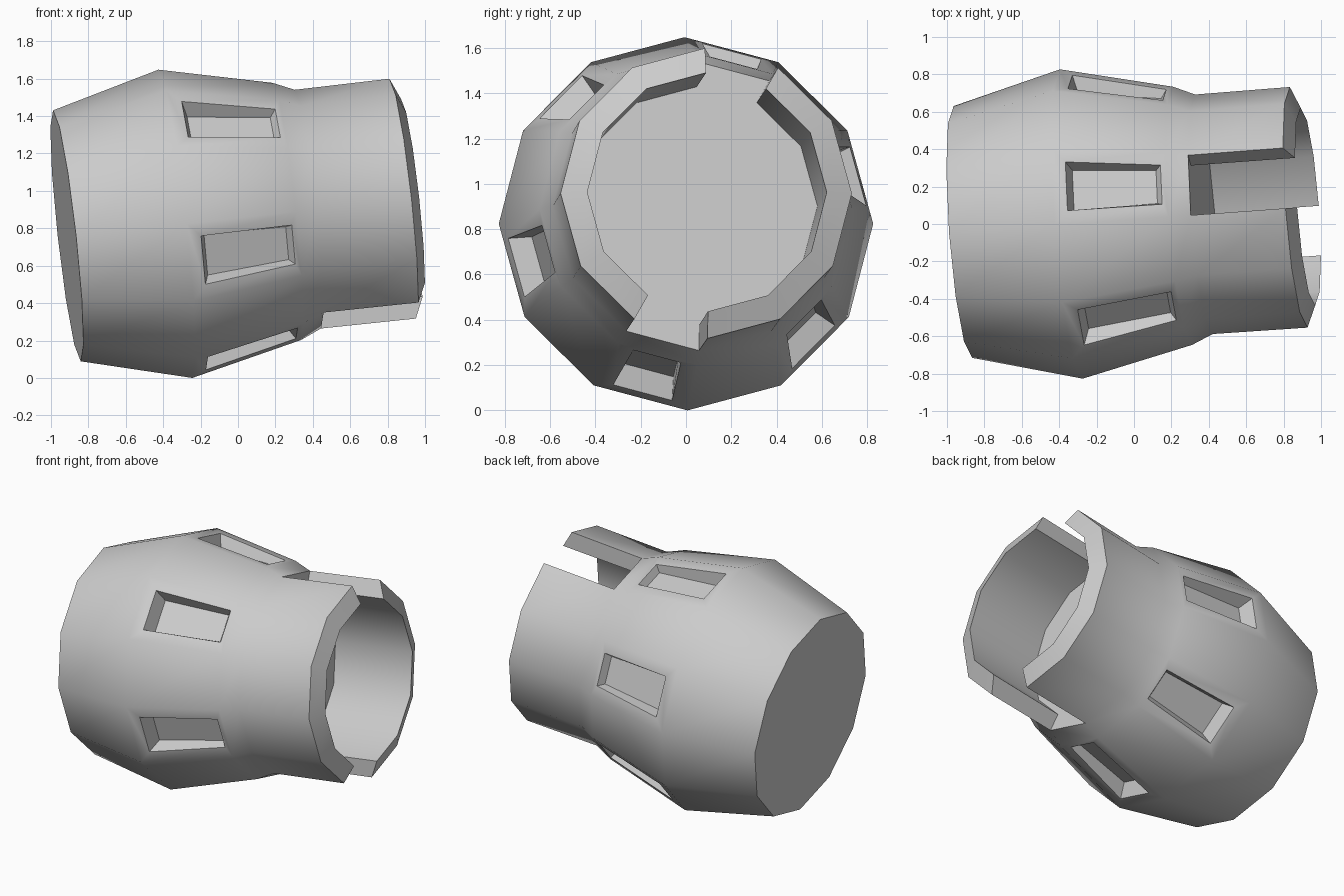
import bpy, bmesh, math
from mathutils import Matrix, Vector

if "Cube" in bpy.data.objects:
    bpy.data.objects.remove(bpy.data.objects["Cube"])

N = 12
SLOTS = (0, 6)                      # sides removed from the tube wall
CAP, BELT, NECK, TUBE, RIM = (-.585, .675), (0, .829), (.6, .692), (.715, .642), (1.226, .645)
LIP, FLOOR = (1.276, .53), (.715, .53)

bm = bmesh.new()


def ring(station):
    s, r = station
    return [bm.verts.new((s, r * math.sin(math.tau * i / N), r * math.cos(math.tau * i / N)))
            for i in range(N)]


def side(a, b, i):
    j = (i + 1) % N
    return a[i], b[i], b[j], a[j]


def band(a, b, skip=()):
    for i in range(N):
        if i not in skip:
            bm.faces.new(side(a, b, i))


def pocket(quad, angle):
    """Frame a side panel around a recessed, tapered window."""
    a, b, c, d = [v.co for v in quad]
    out = Vector((0, math.sin(angle), math.cos(angle)))

    def at(u, v):
        return a.lerp(b, v).lerp(d.lerp(c, v), u)

    mouth = [bm.verts.new(at(u, v)) for u, v in ((.18, .12), (.2, .95), (.8, .95), (.82, .12))]
    base = [bm.verts.new(at(u, v) - out * h) for u, v, h in
            ((.23, .16, .095), (.25, .9, .05), (.75, .9, .05), (.77, .16, .095))]
    for k in range(4):
        m = (k + 1) % 4
        bm.faces.new((quad[k], quad[m], mouth[m], mouth[k]))
        bm.faces.new((mouth[k], mouth[m], base[m], base[k]))
    bm.faces.new(base)


cap, belt, neck, tube, rim, lip, floor = map(ring, (CAP, BELT, NECK, TUBE, RIM, LIP, FLOOR))

# Rear cap, rear cone and shoulder
bm.faces.new(cap)
band(cap, belt)
band(neck, tube)

# Front cone with a window on every other side
for i in range(N):
    quad = side(belt, neck, i)
    if i % 2:
        bm.faces.new(quad)
    else:
        pocket(quad, math.tau * (i + .5) / N)

# Open tube with bevelled lip and two slots
band(tube, rim, SLOTS)
band(rim, lip, SLOTS)
band(lip, floor, SLOTS)
bm.faces.new(floor)
for i in SLOTS:
    bm.faces.new(side(tube, floor, i))
    for k in (i, i + 1):
        bm.faces.new((tube[k], rim[k], lip[k], floor[k]))

bmesh.ops.recalc_face_normals(bm, faces=bm.faces)

# Tilt the body, then rest it on the ground
bm.transform(Matrix.Translation((-.335, 0, .825)) @ Matrix.Rotation(math.radians(4.2), 4, 'Z')
             @ Matrix.Rotation(math.radians(-6.3), 4, 'Y'))
low = min(v.co.z for v in bm.verts)
bmesh.ops.translate(bm, verts=bm.verts, vec=(0, 0, -low))

mesh = bpy.data.meshes.new("slotted_barrel")
bm.to_mesh(mesh)
bm.free()
obj = bpy.data.objects.new("slotted_barrel", mesh)
bpy.context.collection.objects.link(obj)
bpy.context.view_layer.objects.active = obj
obj.select_set(True)
bpy.ops.object.shade_smooth_by_angle(angle=math.radians(31))
